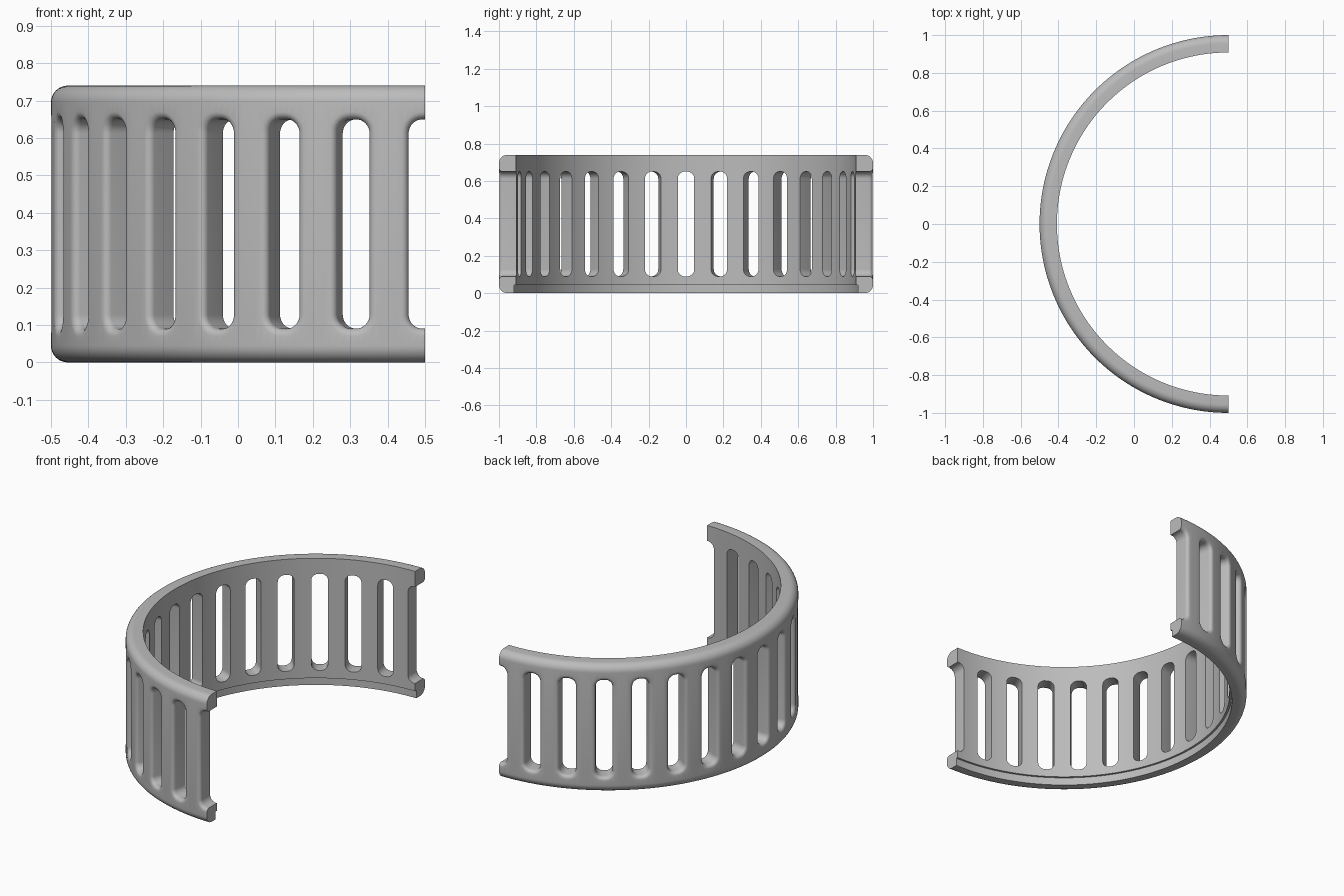
import bpy, bmesh, math
from mathutils import Matrix, Vector

old = bpy.data.objects.get("Cube")
if old:
    bpy.data.objects.remove(old, do_unlink=True)

# Main dimensions
R_OUT, R_IN, R_STEP = 1.0, 0.908, 0.92
HEIGHT, STEP_Z, ROUND = 0.74, 0.045, 0.045
SLOT_LOW, SLOT_HIGH, SLOT_HALF, CORNER, FLARE = 0.09, 0.65, 0.044, 0.038, 0.02
SPACES, SEGMENTS = 16, 160
AXIS = Vector((0.5, 0, 0))

grey = bpy.data.materials.new("Grey")
grey.use_nodes = True
colour = (0.5, 0.5, 0.5, 1)
grey.diffuse_color = colour
grey.node_tree.nodes["Principled BSDF"].inputs["Base Color"].default_value = colour


def make_object(name, bm):
    bmesh.ops.recalc_face_normals(bm, faces=bm.faces)
    mesh = bpy.data.meshes.new(name)
    bm.to_mesh(mesh)
    bm.free()
    obj = bpy.data.objects.new(name, mesh)
    bpy.context.collection.objects.link(obj)
    mesh.materials.append(grey)
    return obj


def arc(cx, cy, r, start, end, steps):
    angles = [math.radians(start + (end - start) * i / steps) for i in range(steps + 1)]
    return [(cx + r * math.cos(a), cy + r * math.sin(a)) for a in angles]


def loft(bm, rings):
    """Join closed rings of points into a capped solid."""
    loops = [[bm.verts.new(p) for p in ring] for ring in rings]
    for a, b in zip(loops, loops[1:]):
        for i in range(len(a)):
            j = (i + 1) % len(a)
            bm.faces.new((a[i], a[j], b[j], b[i]))
    bm.faces.new(loops[0][::-1])
    bm.faces.new(loops[-1])


# Half ring: rounded outer rims and a shallow rebate inside the lower rim
profile = [(R_STEP, 0)]
profile += arc(R_OUT - ROUND, ROUND, ROUND, -90, 0, 8)
profile += arc(R_OUT - ROUND, HEIGHT - ROUND, ROUND, 0, 90, 8)
profile += [(R_IN, HEIGHT), (R_IN, STEP_Z), (R_STEP, STEP_Z)]
bm = bmesh.new()
rings = []
for i in range(SEGMENTS + 1):
    turn = Matrix.Rotation(math.pi / 2 + math.pi * i / SEGMENTS, 3, "Z")
    rings.append([AXIS + turn @ Vector((r, 0, z)) for r, z in profile])
loft(bm, rings)
ring = make_object("slotted_half_ring", bm)


# Slot cutters: rounded rectangles that flare out at the outer wall
def slot_outline(grow):
    x, r = SLOT_HALF - CORNER, CORNER + grow
    low, high = SLOT_LOW + CORNER, SLOT_HIGH - CORNER
    return (arc(x, high, r, 0, 90, 8) + arc(-x, high, r, 90, 180, 8)
            + arc(-x, low, r, 180, 270, 8) + arc(x, low, r, 270, 360, 8))


depths = [(R_IN - 0.08, 0)]
for i in range(7):
    a = math.pi / 2 * i / 6
    depths.append((R_OUT - FLARE + FLARE * math.sin(a), FLARE * (1 - math.cos(a))))
depths.append((R_OUT + 0.05, FLARE))
bm = bmesh.new()
for k in range(SPACES + 1):
    turn = Matrix.Rotation(math.pi / 2 + math.pi * k / SPACES, 3, "Z")
    loft(bm, [[AXIS + turn @ Vector((math.sqrt(d * d - u * u), u, z))
               for u, z in slot_outline(grow)] for d, grow in depths])
cutter = make_object("slot_cutters", bm)
cutter.hide_render = True

# Cut the slots and smooth the rounded surfaces
cut = ring.modifiers.new("Slots", "BOOLEAN")
cut.operation = "DIFFERENCE"
cut.solver = "EXACT"
cut.object = cutter
bpy.ops.object.select_all(action="DESELECT")
ring.select_set(True)
bpy.context.view_layer.objects.active = ring
bpy.ops.object.modifier_apply(modifier=cut.name)
bpy.data.objects.remove(cutter, do_unlink=True)
bpy.ops.object.shade_smooth_by_angle(angle=math.radians(30))
